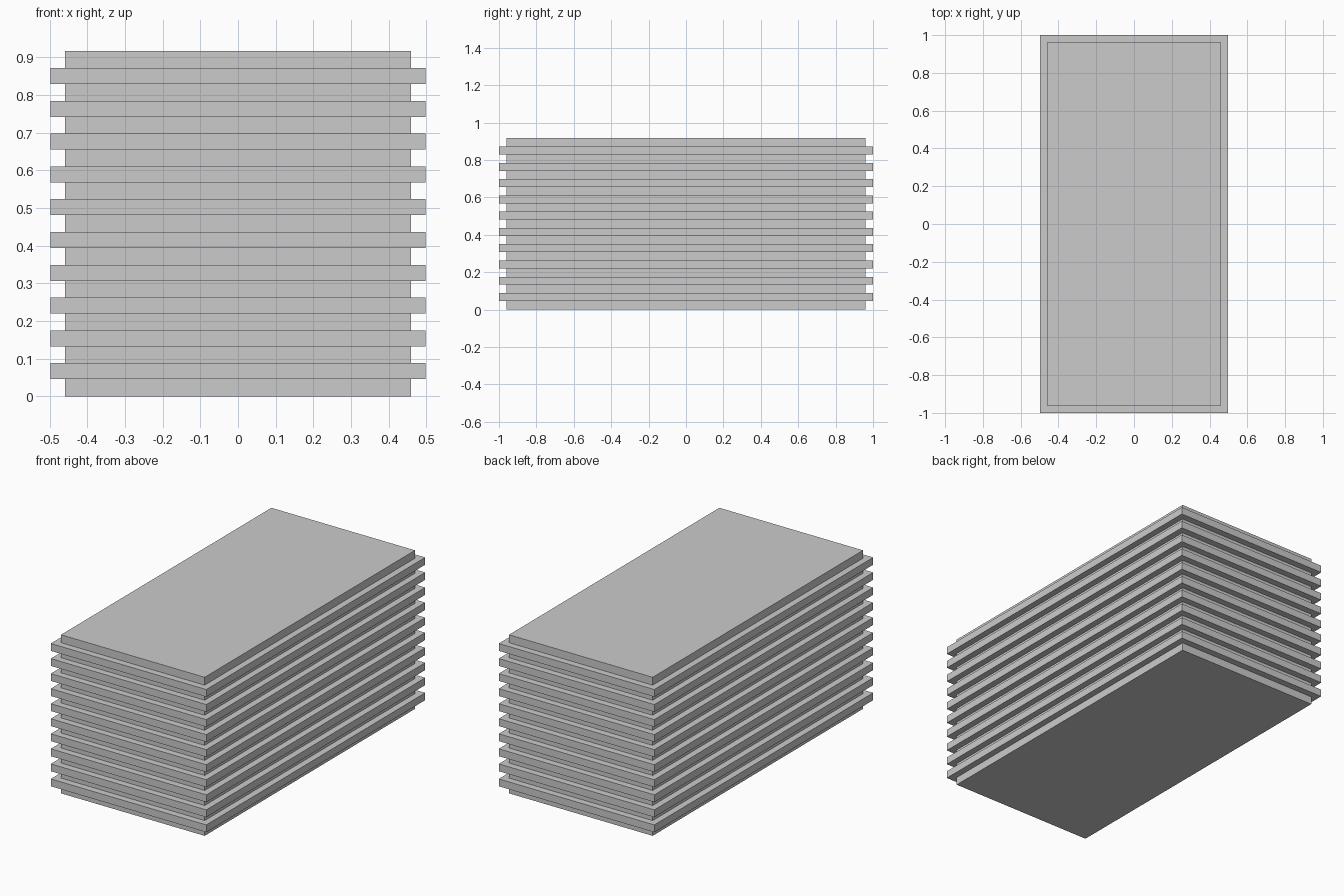
import bpy

if "Cube" in bpy.data.objects:
    bpy.data.objects.remove(bpy.data.objects["Cube"])

HEIGHT = 0.917      # overall height
COUNT = 10          # projecting boards
PITCH = 0.087       # board spacing
THICK = 0.0425      # board thickness


def box(name, sx, sy, sz, z):
    bpy.ops.mesh.primitive_cube_add(size=1, location=(0, 0, z))
    ob = bpy.context.object
    ob.name = name
    ob.scale = (sx, sy, sz)
    bpy.ops.object.transform_apply(location=False, rotation=False, scale=True)
    return ob


# Solid inner block, seen between the boards and as the top and bottom layers
box("core_block", 0.919, 1.922, HEIGHT, HEIGHT / 2)

# Evenly spaced boards that overhang the core on all four sides
for i in range(COUNT):
    z = HEIGHT / 2 + (i - (COUNT - 1) / 2) * PITCH
    box(f"board_{i + 1:02d}", 0.995, 2.0, THICK, z)
